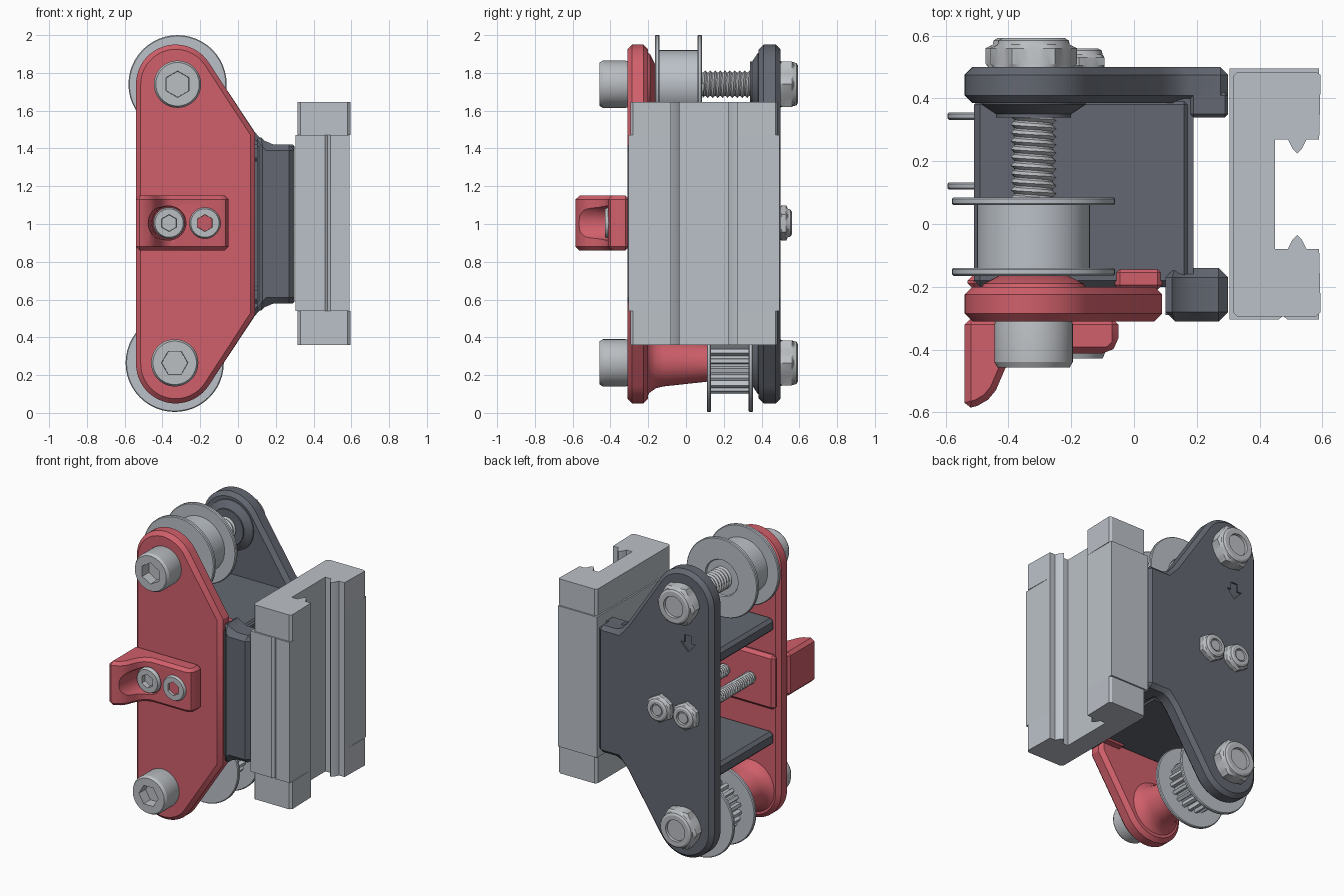
import bpy, bmesh
from math import sin, cos, pi, radians
from mathutils import Vector

cube = bpy.data.objects.get("Cube")
if cube:
    bpy.data.objects.remove(cube, do_unlink=True)


def material(name, rgb):
    m = bpy.data.materials.new(name)
    m.use_nodes = True
    color = (*rgb, 1)
    m.diffuse_color = color
    m.node_tree.nodes["Principled BSDF"].inputs["Base Color"].default_value = color
    return m


RED = material("red plastic", (0.63, 0.115, 0.145))
DARK = material("dark grey plastic", (0.125, 0.137, 0.165))
ALLOY = material("light blue grey metal", (0.50, 0.535, 0.58))
STEEL = material("light grey steel", (0.50, 0.52, 0.545))


def activate(ob):
    bpy.ops.object.select_all(action='DESELECT')
    ob.select_set(True)
    bpy.context.view_layer.objects.active = ob


def finish(name, bm, mat, bevel=0):
    bmesh.ops.recalc_face_normals(bm, faces=bm.faces)
    me = bpy.data.meshes.new(name)
    bm.to_mesh(me)
    bm.free()
    me.materials.append(mat)
    ob = bpy.data.objects.new(name, me)
    bpy.context.collection.objects.link(ob)
    activate(ob)
    if bevel:
        mod = ob.modifiers.new("chamfer", 'BEVEL')
        mod.width, mod.segments = bevel, 1
        mod.limit_method, mod.angle_limit = 'ANGLE', radians(35)
        bpy.ops.object.modifier_apply(modifier=mod.name)
    bpy.ops.object.shade_smooth_by_angle(angle=radians(28))
    return ob


def prism(name, pts, lo, hi, axis, mat, bevel=0):
    """Extrude an outline: (x, z) along y, or (x, y) along z."""
    bm = bmesh.new()
    place = (lambda a, b, t: (a, t, b)) if axis == 'y' else (lambda a, b, t: (a, b, t))
    face = bm.faces.new([bm.verts.new(place(a, b, lo)) for a, b in pts])
    new = bmesh.ops.extrude_face_region(bm, geom=[face])['geom']
    verts = [v for v in new if isinstance(v, bmesh.types.BMVert)]
    bmesh.ops.translate(bm, verts=verts, vec=Vector(place(0, 0, hi - lo)))
    return finish(name, bm, mat, bevel)


def box(name, x, y, z, mat, bevel=0):
    pts = [(x[0], z[0]), (x[1], z[0]), (x[1], z[1]), (x[0], z[1])]
    return prism(name, pts, y[0], y[1], 'y', mat, bevel)


def lathe(name, profile, centre, mat, n=48):
    """Rings along y; a third profile value makes that ring a hexagon of that phase."""
    bm = bmesh.new()
    rings = []
    for r, y, *phase in profile:
        ring = []
        for i in range(n):
            a = 360 * i / n
            k = r
            if phase:
                k = r * cos(pi / 6) / cos(radians((a - phase[0]) % 60 - 30))
            a = radians(a)
            ring.append(bm.verts.new((centre[0] + k * cos(a), y, centre[1] + k * sin(a))))
        rings.append(ring)
    for p, q in zip(rings, rings[1:]):
        for i in range(n):
            j = (i + 1) % n
            bm.faces.new((p[i], p[j], q[j], q[i]))
    bm.faces.new(rings[0])
    bm.faces.new(rings[-1])
    return finish(name, bm, mat)


def thread(name, centre, r, depth, pitch, y0, y1, n=24):
    """A helical ridge wound round y."""
    bm = bmesh.new()
    crest, root = [], []
    for k in range(int((y1 - y0) / pitch) * n):
        a, y = 2 * pi * k / n, y0 + pitch * k / n
        for line, rad, dy in ((crest, r, 0), (root, r - depth, pitch / 2)):
            line.append(bm.verts.new((centre[0] + rad * cos(a), y + dy, centre[1] + rad * sin(a))))
    for k in range(len(crest) - 1):
        bm.faces.new((crest[k], crest[k + 1], root[k + 1], root[k]))
        if k + n + 1 < len(crest):
            bm.faces.new((root[k], root[k + 1], crest[k + n + 1], crest[k + n]))
    return finish(name, bm, STEEL)


def cut(ob, cutter):
    activate(ob)
    mod = ob.modifiers.new("cut", 'BOOLEAN')
    mod.operation, mod.object, mod.solver = 'DIFFERENCE', cutter, 'EXACT'
    bpy.ops.object.modifier_apply(modifier=mod.name)
    bpy.data.objects.remove(cutter, do_unlink=True)
    bpy.ops.object.shade_smooth_by_angle(angle=radians(28))


def mirror_z(upper):
    return upper + [(x, 2 - z) for x, z in reversed(upper)]


# Side plates: rounded ends joined by a sloping edge
arc = [(-0.33 + 0.21 * cos(radians(a)), 1.74 + 0.21 * sin(radians(a)))
       for a in range(180, 32, -7)]
prism("front_plate", mirror_z(arc + [(0.09, 1.48)]), -0.31, -0.2, 'y', RED, 0.025)
back = prism("back_plate", mirror_z(arc + [(0.09, 1.485), (0.15, 1.42), (0.3, 1.42)]),
             0.385, 0.5, 'y', DARK, 0.025)
arrow = [(-0.365, 1.42), (-0.31, 1.48), (-0.34, 1.48), (-0.34, 1.53),
         (-0.39, 1.53), (-0.39, 1.48), (-0.42, 1.48)]
cut(back, prism("arrow_cutter", arrow, 0.49, 0.53, 'y', DARK))

# Inner frame between the plates
for label, z in (("upper", 1.33), ("lower", 0.58)):
    box(label + "_shelf", (-0.51, 0.18), (-0.2, 0.4), (z, z + 0.09), DARK, 0.02)
box("frame_wall", (0.1, 0.19), (-0.29, 0.4), (0.59, 1.41), DARK)
prism("front_wing", mirror_z([(0.1, 1.48), (0.16, 1.42), (0.3, 1.42)]),
      -0.31, -0.14, 'y', DARK, 0.04)
box("back_foot", (0.18, 0.3), (0.34, 0.42), (0.58, 1.42), DARK, 0.01)
box("front_clamp_rib", (-0.53, 0.09), (-0.21, -0.16), (0.82, 1.18), RED, 0.02)
box("front_edge_rib", (-0.06, 0.09), (-0.21, -0.14), (0.57, 1.43), RED, 0.015)

# Sliding rail carriage with a slot for the rail
slot = [(0.59, -0.08), (0.55, -0.08), (0.535, -0.05), (0.52, -0.035), (0.505, -0.05),
        (0.49, -0.08), (0.45, -0.08)]
slot += [(x, 0.19 - y) for x, y in reversed(slot)]
notch = [(0.46, -0.305), (0.475, -0.293), (0.49, -0.305)]
prism("carriage_body", [(0.305, -0.305)] + notch + [(0.59, -0.305)] + slot
      + [(0.59, 0.495), (0.305, 0.495)], 0.54, 1.47, 'z', ALLOY)
for label, lo, hi in (("lower", 0.36, 0.54), ("upper", 1.47, 1.645)):
    cap = [(0.33, -0.295), (0.58, -0.295), (0.595, -0.28)] + slot
    cap += [(0.595, 0.475), (0.58, 0.485), (0.33, 0.485), (0.315, 0.47), (0.315, -0.28)]
    prism(label + "_carriage_cap", cap, lo, hi, 'z', ALLOY)

# Finger tab on the front plate, hollowed round its bolt
tab = [(-0.54, -0.3), (-0.54, -0.59), (-0.5, -0.58), (-0.465, -0.56), (-0.44, -0.53),
       (-0.425, -0.495), (-0.41, -0.46), (-0.385, -0.43), (-0.35, -0.412),
       (-0.08, -0.412), (-0.05, -0.385), (-0.05, -0.3)]
finger_tab = prism("finger_tab", tab, 0.86, 1.15, 'z', RED, 0.03)
cut(finger_tab, lathe("tab_cutter", [(0.088, -0.39), (0.092, -0.44), (0.13, -0.7)],
                      (-0.365, 1.005), RED))

# Axle bolts, lock nuts and bosses
TOP, LOW = (-0.32, 1.74), (-0.335, 0.265)
for label, c, phase in (("upper", TOP, 30), ("lower", LOW, 0)):
    lathe(label + "_bolt_head", [(0.12, -0.3), (0.125, -0.32), (0.125, -0.44), (0.115, -0.457),
          (0.07, -0.457, phase), (0.068, -0.39, phase)], c, STEEL)
    lathe(label + "_bolt_shaft", [(0.062, -0.31), (0.062, 0.57)], c, STEEL)
    lathe(label + "_lock_nut", [(0.125, 0.495), (0.138, 0.51, 0), (0.138, 0.56, 0),
          (0.115, 0.572), (0.112, 0.585), (0.1, 0.592), (0.07, 0.592), (0.068, 0.575)], c, STEEL)
    lathe(label + "_back_boss", [(0.17, 0.4), (0.165, 0.38), (0.12, 0.35), (0.12, 0.34)], c, DARK)
thread("upper_bolt_thread", TOP, 0.073, 0.014, 0.026, 0.07, 0.36)
lathe("upper_front_boss", [(0.17, -0.21), (0.16, -0.19), (0.11, -0.165)], TOP, RED)
lathe("lower_front_boss", [(0.19, -0.21), (0.16, -0.195), (0.135, -0.16), (0.125, -0.12),
      (0.1, 0.11)], LOW, RED)

# Smooth idler
lathe("idler_pulley", [(0.09, -0.165), (0.255, -0.165), (0.26, -0.16), (0.26, -0.145),
      (0.255, -0.14), (0.18, -0.14), (0.18, 0.06), (0.255, 0.06), (0.26, 0.065),
      (0.26, 0.08), (0.255, 0.085), (0.12, 0.085), (0.115, 0.075)], TOP, ALLOY)

# Toothed pulley with two flanges
teeth = []
for i in range(20):
    for step, r in ((0, 0.165), (0.4, 0.165), (0.55, 0.14), (0.85, 0.14)):
        a = 2 * pi * (i + step) / 20
        teeth.append((LOW[0] + r * cos(a), LOW[1] + r * sin(a)))
prism("toothed_drum", teeth, 0.12, 0.345, 'y', ALLOY)
for label, y in (("front", 0.11), ("back", 0.332)):
    lathe(label + "_pulley_flange", [(0.255, y), (0.26, y + 0.005), (0.26, y + 0.018),
          (0.255, y + 0.023)], LOW, ALLOY)

# Clamp screws through the middle
for label, x in (("outer", -0.365), ("inner", -0.175)):
    c = (x, 1.005)
    lathe(label + "_screw_head", [(0.08, -0.38), (0.083, -0.41), (0.075, -0.428),
          (0.045, -0.428, 30), (0.043, -0.395, 30)], c, STEEL)
    lathe(label + "_screw_shaft", [(0.034, -0.3), (0.034, 0.555)], c, STEEL)
    thread(label + "_screw_thread", c, 0.041, 0.009, 0.018, -0.15, 0.38)
    lathe(label + "_screw_nut", [(0.08, 0.495), (0.093, 0.505, 30), (0.093, 0.53, 30),
          (0.075, 0.54), (0.072, 0.553), (0.06, 0.56), (0.042, 0.56), (0.04, 0.545)], c, STEEL)
